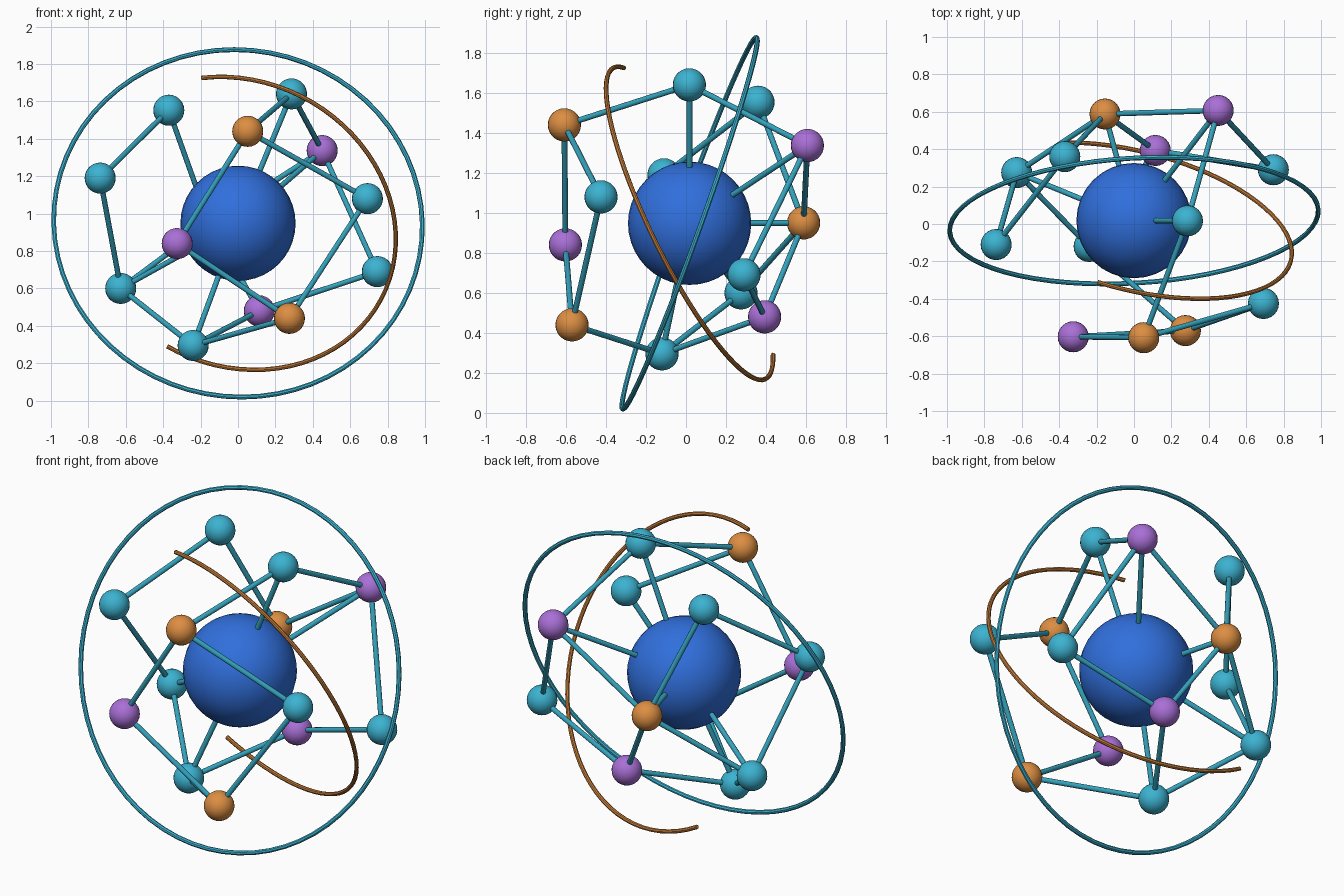
import bpy, math
from mathutils import Vector

cube = bpy.data.objects.get("Cube")
if cube:
    bpy.data.objects.remove(cube, do_unlink=True)


def material(name, rgb):
    mat = bpy.data.materials.new(name)
    mat.use_nodes = True
    mat.diffuse_color = (*rgb, 1)
    mat.node_tree.nodes["Principled BSDF"].inputs["Base Color"].default_value = (*rgb, 1)
    return mat


blue = material("core blue", (0.03, 0.16, 0.72))
cyan = material("cyan", (0.045, 0.45, 0.64))
teal = material("rod teal", (0.035, 0.36, 0.5))
orange = material("orange", (0.72, 0.27, 0.055))
amber = material("arc amber", (0.55, 0.2, 0.04))
purple = material("purple", (0.4, 0.16, 0.68))

CENTRE = Vector((0, 0.018, 0.948))


def finish(name, mat):
    obj = bpy.context.object
    obj.name = name
    obj.data.materials.append(mat)
    bpy.ops.object.shade_smooth_by_angle(angle=math.radians(40))
    return obj


def ball(name, pos, radius, mat, segments, rings):
    bpy.ops.mesh.primitive_uv_sphere_add(segments=segments, ring_count=rings,
                                         radius=radius, location=pos)
    return finish(name, mat)


def rod(name, a, b, radius, mat):
    d = b - a
    bpy.ops.mesh.primitive_cylinder_add(vertices=12, radius=radius, depth=d.length,
                                        location=(a + b) / 2)
    bpy.context.object.rotation_euler = d.to_track_quat("Z", "Y").to_euler()
    return finish(name, mat)


def orbit(name, start, toward, radius, sweep, steps, thickness, mat):
    """Tube swept along a circle about the centre, from start toward a second direction."""
    u = start.normalized()
    v = start.cross(toward).cross(start).normalized()
    closed = sweep >= 360
    curve = bpy.data.curves.new(name, "CURVE")
    curve.dimensions = "3D"
    curve.bevel_depth = thickness
    curve.bevel_resolution = 2
    curve.use_fill_caps = True
    spline = curve.splines.new("POLY")
    count = steps if closed else steps + 1
    spline.points.add(count - 1)
    for i, point in enumerate(spline.points):
        a = math.radians(sweep) * i / steps
        point.co = (*(CENTRE + radius * (math.cos(a) * u + math.sin(a) * v)), 1)
    spline.use_cyclic_u = closed
    obj = bpy.data.objects.new(name, curve)
    bpy.context.collection.objects.link(obj)
    bpy.ops.object.select_all(action="DESELECT")
    obj.select_set(True)
    bpy.context.view_layer.objects.active = obj
    bpy.ops.object.convert(target="MESH")
    return finish(name, mat)


# Central globe
ball("core", CENTRE, 0.308, blue, 32, 20)

# Satellite balls
nodes = {
    "A": ((-0.37, 0.36, 1.553), cyan),
    "B": ((-0.737, -0.11, 1.19), cyan),
    "C": ((-0.627, 0.275, 0.6), cyan),
    "D": ((-0.24, -0.12, 0.295), cyan),
    "E": ((0.286, 0.017, 1.64), cyan),
    "F": ((0.692, -0.425, 1.08), cyan),
    "G": ((0.745, 0.29, 0.69), cyan),
    "H": ((0.052, -0.608, 1.44), orange),
    "I": ((0.275, -0.57, 0.44), orange),
    "M": ((-0.155, 0.588, 0.95), orange),
    "J": ((0.45, 0.607, 1.337), purple),
    "K": ((-0.325, -0.603, 0.84), purple),
    "L": ((0.114, 0.393, 0.48), purple),
}
for key, (pos, mat) in nodes.items():
    ball("ball_" + key.lower(), pos, 0.083, mat, 24, 14)

# Connecting rods, O being the globe
spots = {key: Vector(pos) for key, (pos, mat) in nodes.items()}
spots["O"] = CENTRE
links = "AB AM BC CD CM CO DL DI DO EH EJ EO FH FI GJ GL HK IK JM JO LM MO"
for pair in links.split():
    rod("rod_" + pair.lower(), spots[pair[0]], spots[pair[1]], 0.0145, teal)

# Orbit ring and open orbit arc
orbit("orbit_ring", Vector((1, 0.06, 0)), Vector((0, 0.36, 1)), 0.987, 360, 64, 0.013, cyan)
orbit("orbit_arc", Vector((-0.195, -0.33, 0.78)), Vector((0.835, -0.175, -0.08)),
      0.866, 220, 48, 0.012, amber)
